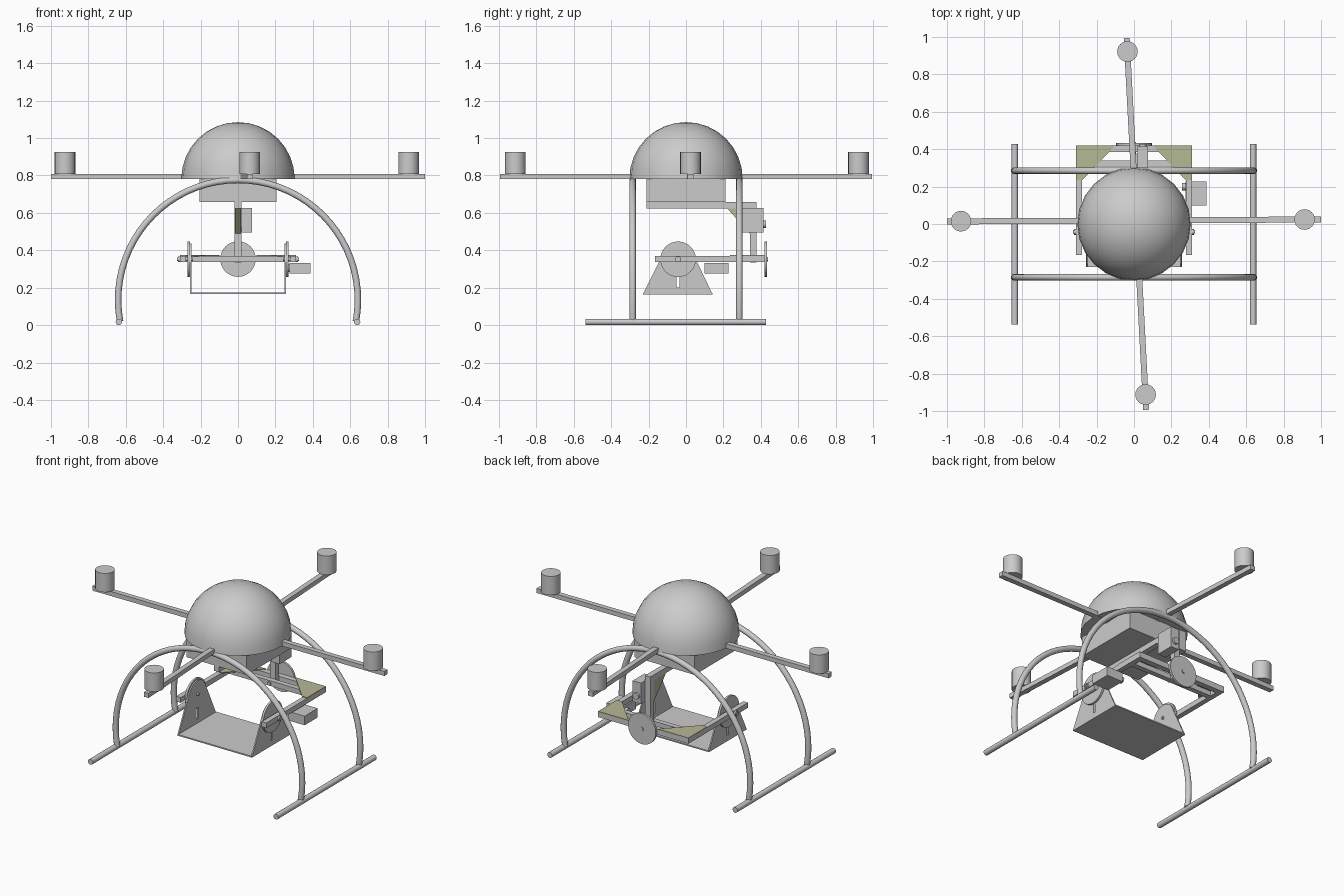
import bpy, bmesh, math
from mathutils import Vector, Matrix

if "Cube" in bpy.data.objects:
    bpy.data.objects.remove(bpy.data.objects["Cube"])


def finish(name, bm, smooth=False, mat=None):
    bmesh.ops.recalc_face_normals(bm, faces=bm.faces)
    me = bpy.data.meshes.new(name)
    bm.to_mesh(me)
    bm.free()
    ob = bpy.data.objects.new(name, me)
    bpy.context.collection.objects.link(ob)
    if mat:
        me.materials.append(mat)
    if smooth:
        bpy.ops.object.select_all(action='DESELECT')
        ob.select_set(True)
        bpy.context.view_layer.objects.active = ob
        bpy.ops.object.shade_smooth_by_angle(angle=math.radians(35))
    return ob


def box(name, lo, hi, turn=0):
    lo, hi = Vector(lo), Vector(hi)
    bm = bmesh.new()
    bmesh.ops.create_cube(bm, size=1)
    m = Matrix.Translation((lo + hi) / 2) @ Matrix.Rotation(turn, 4, 'Z')
    bm.transform(m @ Matrix.Diagonal((*(hi - lo), 1)))
    return finish(name, bm)


def rod(name, a, b, r, seg=24):
    a, b = Vector(a), Vector(b)
    d = b - a
    bm = bmesh.new()
    bmesh.ops.create_cone(bm, cap_ends=True, segments=seg, radius1=r, radius2=r, depth=d.length)
    bm.transform(Matrix.Translation((a + b) / 2) @ d.to_track_quat('Z', 'Y').to_matrix().to_4x4())
    return finish(name, bm, True)


def prism(name, pts, offset, mat=None, smooth=False):
    bm = bmesh.new()
    f = bm.faces.new([bm.verts.new(p) for p in pts])
    ext = bmesh.ops.extrude_face_region(bm, geom=[f])['geom']
    bmesh.ops.translate(bm, vec=offset, verts=[v for v in ext if isinstance(v, bmesh.types.BMVert)])
    return finish(name, bm, smooth, mat)


olive = bpy.data.materials.new("olive")
olive.diffuse_color = (0.47, 0.48, 0.30, 1)
olive.use_nodes = True
olive.node_tree.nodes["Principled BSDF"].inputs["Base Color"].default_value = olive.diffuse_color

# domed cover
bm = bmesh.new()
bmesh.ops.create_uvsphere(bm, u_segments=24, v_segments=16, radius=0.303)
cut = bmesh.ops.bisect_plane(bm, geom=bm.verts[:] + bm.edges[:] + bm.faces[:], dist=1e-5,
                             plane_co=(0, 0, 0), plane_no=(0, 0, -1), clear_outer=True)
bmesh.ops.holes_fill(bm, edges=[e for e in bm.edges if e.is_boundary])
bm.transform(Matrix.Translation((0, 0, 0.782)))
finish("dome", bm, True)

# crossed rotor arms and motors
box("arm_x", (-1, 0.003, 0.78), (1, 0.035, 0.808), math.radians(0.3))
box("arm_y", (-0.003, -0.995, 0.78), (0.029, 0.995, 0.808), math.radians(3))
for i, (x, y) in enumerate([(-0.925, 0.015), (0.912, 0.024), (-0.035, 0.922), (0.062, -0.912)]):
    rod(f"rotor_motor_{i}", (x, y, 0.808), (x, y, 0.925), 0.055)

# electronics box under the dome
box("body_box", (-0.207, -0.21, 0.658), (0.207, 0.21, 0.785))

# arched landing legs
R, cz, tr = 0.641, 0.135, 0.0175
a0 = -math.asin((cz - 0.02) / R)
for s, side in ((-1, "front"), (1, "back")):
    bm = bmesh.new()
    rings, n, k = [], 40, 12
    for i in range(n + 1):
        a = a0 + (math.pi - 2 * a0) * i / n
        rings.append([bm.verts.new(((R + tr * math.cos(t)) * math.cos(a),
                                    s * 0.285 + tr * math.sin(t),
                                    cz + (R + tr * math.cos(t)) * math.sin(a)))
                      for t in (2 * math.pi * j / k for j in range(k))])
    for p, q in zip(rings, rings[1:]):
        for j in range(k):
            bm.faces.new((p[j], p[(j + 1) % k], q[(j + 1) % k], q[j]))
    bm.faces.new(rings[0])
    bm.faces.new(rings[-1])
    finish(side + "_leg_arch", bm, True)

# skids
for s in (-1, 1):
    rod(f"skid_{s}", (s * 0.637, -0.538, 0.017), (s * 0.637, 0.428, 0.017), 0.017, 16)

# hanger bar, post and brace
box("hanger_bar", (-0.018, -0.21, 0.624), (0.018, 0.376, 0.658))
box("hanger_post", (-0.018, 0.341, 0.335), (0.018, 0.376, 0.624))
prism("hanger_brace", [(-0.017, 0.22, 0.624), (-0.017, 0.341, 0.624), (-0.017, 0.341, 0.49)],
      (0.034, 0, 0), olive)

# roll motor, pulley and shaft
box("roll_motor", (0.019, 0.3, 0.495), (0.076, 0.415, 0.625))
rod("roll_motor_pulley", (0.047, 0.415, 0.54), (0.047, 0.428, 0.54), 0.02)
rod("roll_pulley", (0, 0.42, 0.353), (0, 0.433, 0.353), 0.095, 32)
rod("roll_shaft", (0, 0.3, 0.353), (0, 0.438, 0.353), 0.012)

# gimbal frame
box("frame_back_bar", (-0.31, 0.385, 0.338), (0.31, 0.42, 0.37))
box("frame_inner_bar", (-0.278, 0.308, 0.338), (0.278, 0.34, 0.37))
for s, side in ((-1, "left"), (1, "right")):
    box(side + "_frame_arm", (min(s * 0.278, s * 0.31), -0.165, 0.338),
        (max(s * 0.278, s * 0.31), 0.385, 0.37))
    prism(side + "_frame_gusset", [(s * 0.31, 0.42, 0.368), (s * 0.1, 0.42, 0.368),
                                   (s * 0.276, 0.235, 0.368), (s * 0.31, 0.235, 0.368)],
          (0, 0, 0.006), olive)

# camera cradle with round-topped side plates
py, pz, r = -0.042, 0.352, 0.085
box("cradle_floor", (-0.255, -0.23, 0.165), (0.255, 0.142, 0.173))
cutter = box("slot_cutter", (-0.5, py - 0.008, 0.2), (0.5, py + 0.008, 0.27))
cutter.hide_render = True
cutter.hide_set(True)
cutter.display_type = 'WIRE'
for s, side in ((-1, "left"), (1, "right")):
    t0 = math.radians(28)
    prof = [(-0.23, 0.165), (0.142, 0.165)]
    prof += [(py + r * math.cos(t), pz + r * math.sin(t))
             for t in (t0 + (math.pi - 2 * t0) * i / 16 for i in range(17))]
    plate = prism(side + "_cradle_plate", [(s * 0.249, y, z) for y, z in prof], (s * 0.008, 0, 0))
    mod = plate.modifiers.new("slot", 'BOOLEAN')
    mod.operation = 'DIFFERENCE'
    mod.object = cutter
    rod(side + "_tilt_pulley", (s * 0.257, py, pz), (s * 0.27, py, pz), 0.095, 32)
    rod(side + "_tilt_shaft", (s * 0.24, py, pz), (s * 0.325, py, pz), 0.009, 16)
    rod(side + "_tilt_collar", (s * 0.31, py, pz), (s * 0.32, py, pz), 0.016, 16)

# tilt motor on the right frame arm
box("tilt_motor", (0.275, 0.1, 0.275), (0.388, 0.228, 0.332))
rod("tilt_motor_pulley", (0.256, 0.2, 0.303), (0.276, 0.2, 0.303), 0.02, 16)
